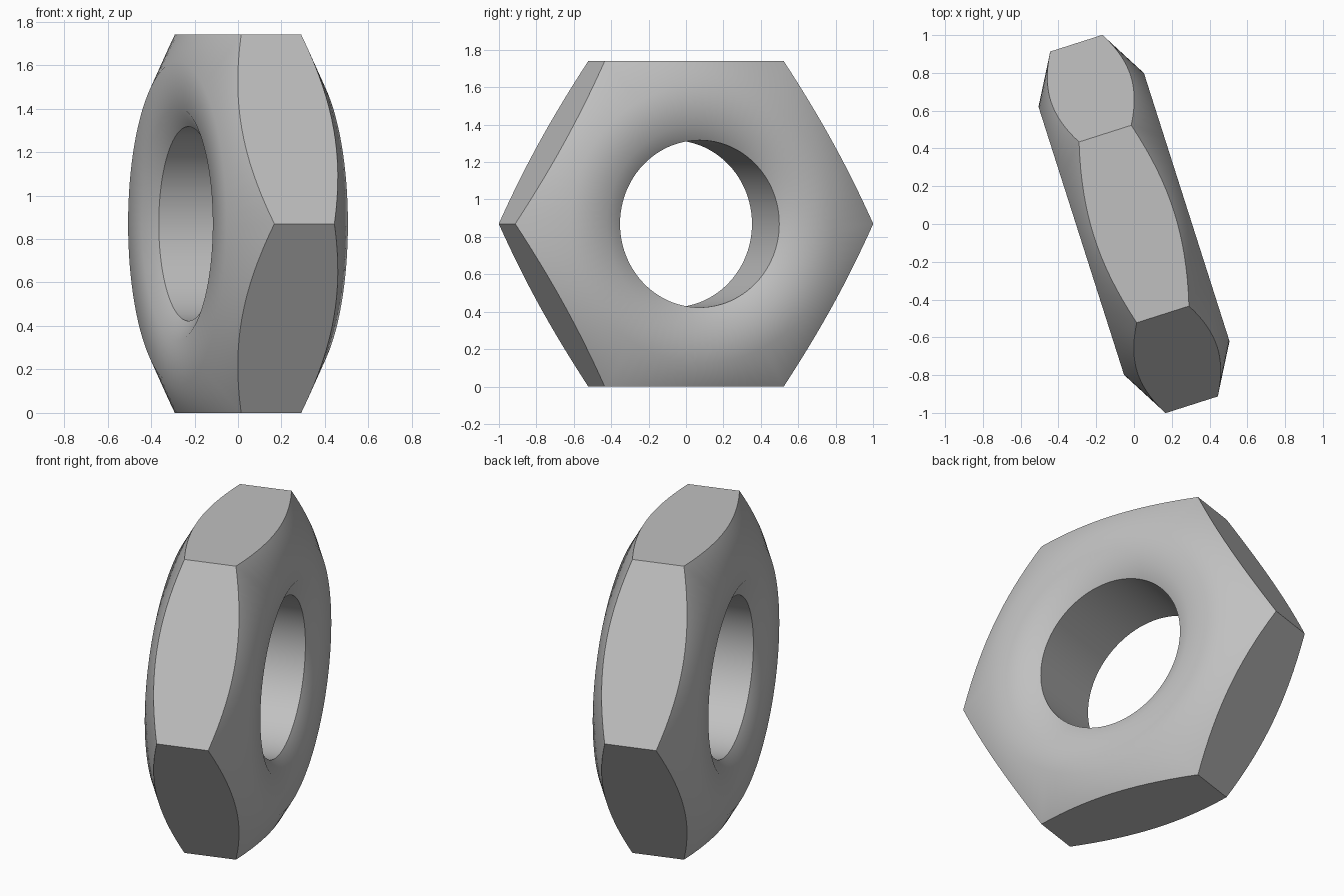
import bpy, bmesh, math
from mathutils import Matrix

cube = bpy.data.objects.get("Cube")
if cube:
    bpy.data.objects.remove(cube, do_unlink=True)

APOTHEM = 0.87          # centre to flat side
FACE_R, HALF = 0.745, 0.293
CORNER_HALF = 0.145     # half thickness at the corners
BORE_R, BORE_HALF = 0.447, 0.24
SINK_R = 0.537          # countersink rim
SEGMENTS = 96
TILT = math.radians(17.7)
CORNER_R = APOTHEM / math.cos(math.pi / 6)
SLOPE = (HALF - CORNER_HALF) / (CORNER_R - FACE_R)


def hex_radius(angle):
    """Distance from the axis to the hexagon side, with a corner at angle 0."""
    return APOTHEM / math.cos(angle % (math.pi / 3) - math.pi / 6)


def section(angle):
    """Closed radial section: bore, countersink, face, chamfer, flat side."""
    rim = hex_radius(angle)
    half = [(BORE_R, BORE_HALF), (SINK_R, HALF), (FACE_R, HALF),
            (rim, HALF - (rim - FACE_R) * SLOPE)]
    return half + [(r, -h) for r, h in reversed(half)]


# Steel finish
steel = bpy.data.materials.new("grey_steel")
steel.use_nodes = True
colour = (0.53, 0.53, 0.53, 1)
steel.diffuse_color = colour
steel.node_tree.nodes["Principled BSDF"].inputs["Base Color"].default_value = colour

# Nut body, swept around the x axis
bm = bmesh.new()
rings = []
for i in range(SEGMENTS):
    a = math.tau * i / SEGMENTS
    rings.append([bm.verts.new((h, r * math.cos(a), r * math.sin(a)))
                  for r, h in section(a)])
for i, ring in enumerate(rings):
    following = rings[(i + 1) % SEGMENTS]
    for j in range(len(ring)):
        k = (j + 1) % len(ring)
        bm.faces.new((ring[j], ring[k], following[k], following[j]))
bmesh.ops.recalc_face_normals(bm, faces=bm.faces[:])

# Stand the nut on a flat side and turn it
bm.transform(Matrix.Translation((0, 0, APOTHEM)) @ Matrix.Rotation(TILT, 4, 'Z'))
mesh = bpy.data.meshes.new("hex_nut")
bm.to_mesh(mesh)
bm.free()
mesh.materials.append(steel)
nut = bpy.data.objects.new("hex_nut", mesh)
bpy.context.collection.objects.link(nut)

# Smooth cones and bore, sharp hexagon edges
bpy.ops.object.select_all(action='DESELECT')
nut.select_set(True)
bpy.context.view_layer.objects.active = nut
bpy.ops.object.shade_smooth_by_angle(angle=math.radians(40))
